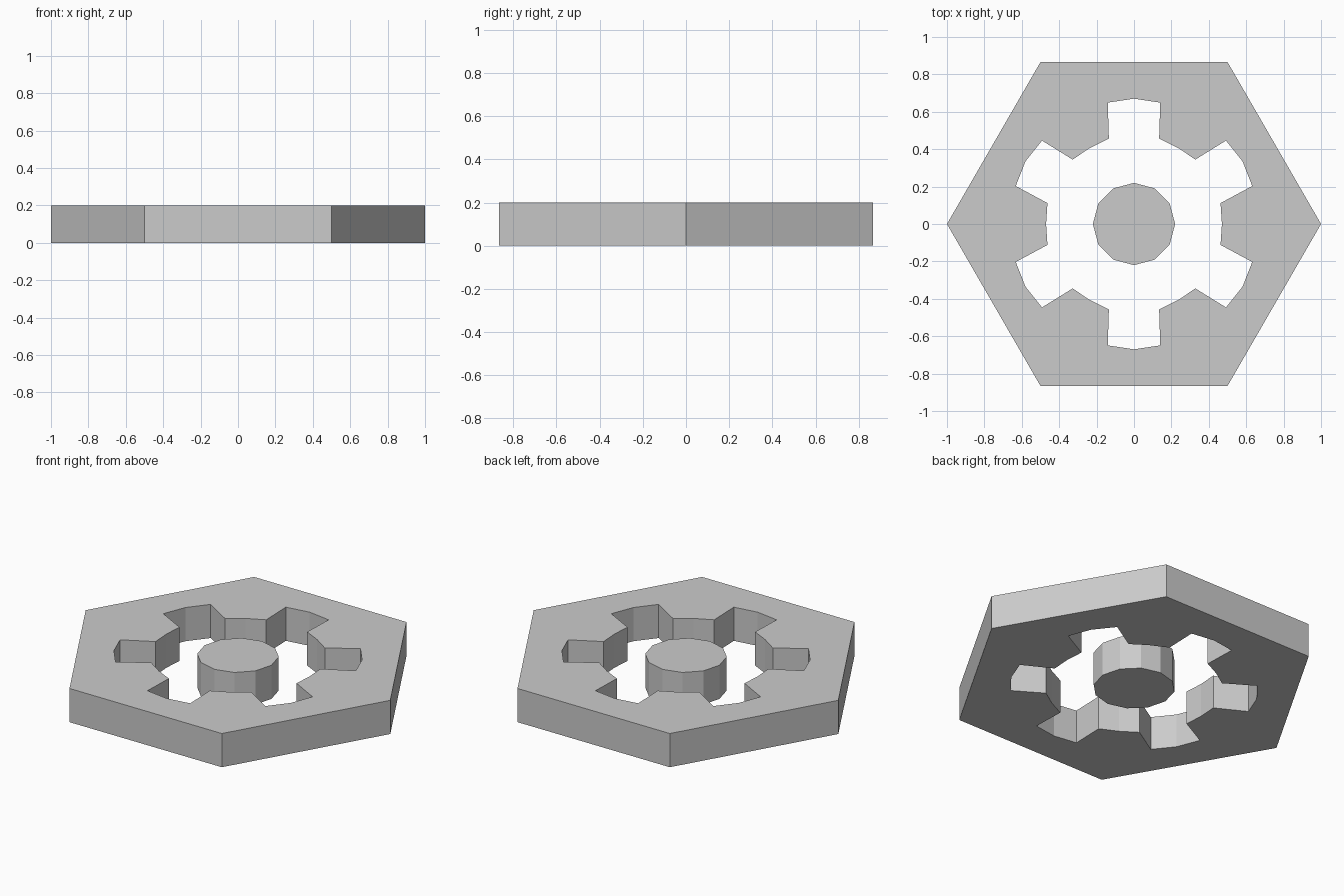
import bpy, bmesh
from math import radians, cos, sin
from mathutils import Vector

if "Cube" in bpy.data.objects:
    bpy.data.objects.remove(bpy.data.objects["Cube"])

HEIGHT = 0.2


def polar(radius, degrees):
    a = radians(degrees)
    return Vector((radius * cos(a), radius * sin(a), 0))


def make_plate(name, polygons):
    """Join flat outlines (anticlockwise) and thicken them upwards from z = 0."""
    bm = bmesh.new()
    for points in polygons:
        bm.faces.new([bm.verts.new(p) for p in points])
    bmesh.ops.remove_doubles(bm, verts=bm.verts, dist=1e-4)
    mesh = bpy.data.meshes.new(name)
    bm.to_mesh(mesh)
    bm.free()
    obj = bpy.data.objects.new(name, mesh)
    bpy.context.collection.objects.link(obj)
    thicken = obj.modifiers.new("thickness", 'SOLIDIFY')
    thicken.thickness = HEIGHT
    thicken.offset = 1
    return obj


# One sixth of the notched opening: (angle, radius), from tooth centre to tooth centre
NOTCH = [(0, 0.47), (13.6, 0.476), (17.8, 0.664), (30, 0.67),
         (42.2, 0.664), (46.4, 0.476), (60, 0.47)]

# Hexagonal frame with six notches around the opening
sectors = []
for start in range(0, 360, 60):
    outer = [polar(1, start), polar(1, start + 60)]
    inner = [polar(r, start + a) for a, r in reversed(NOTCH)]
    sectors.append(outer + inner)
make_plate("hexagon_frame", sectors)

# Loose twelve-sided hub in the middle
make_plate("centre_hub", [[polar(0.22, a) for a in range(0, 360, 30)]])
